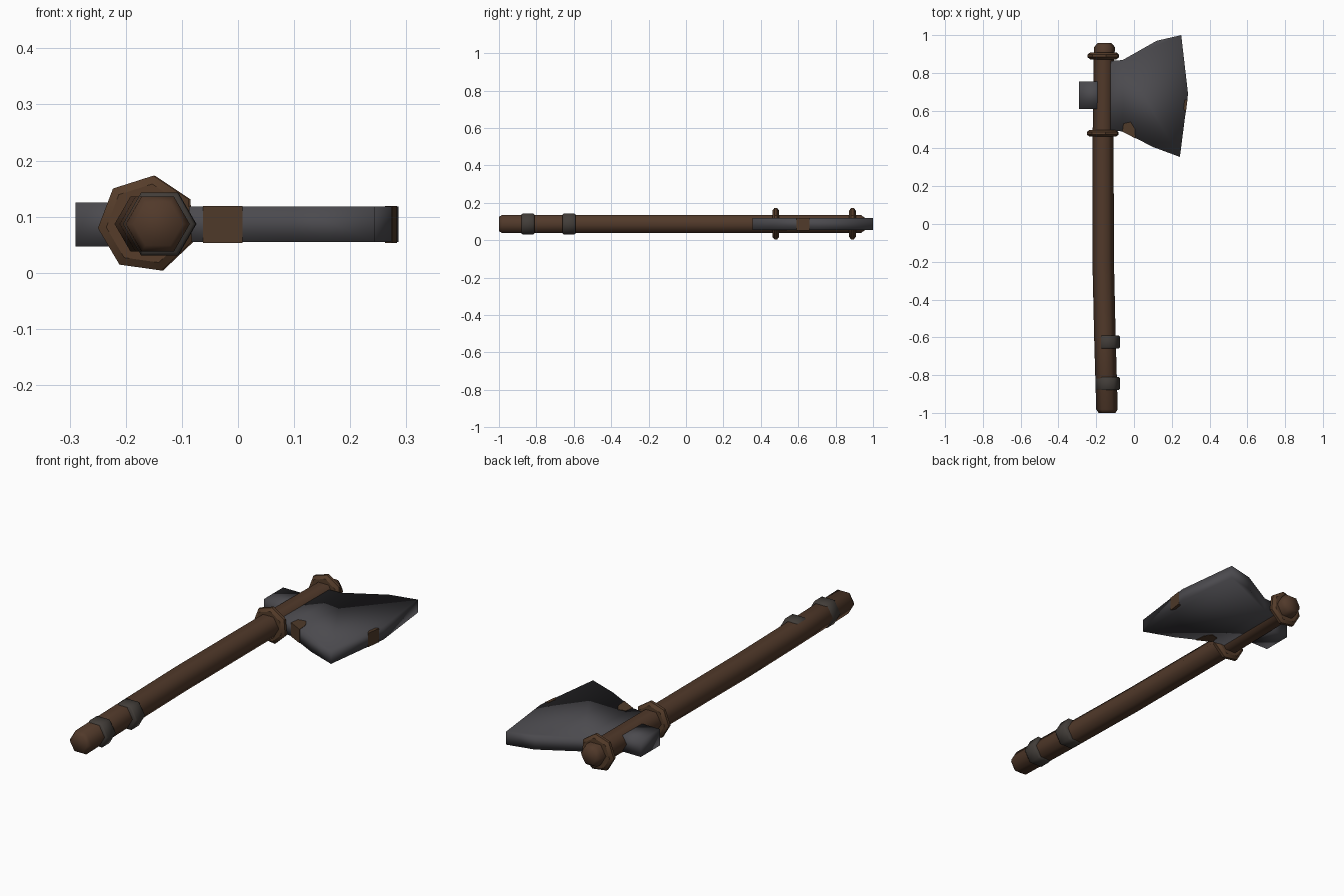
import bpy, bmesh, math

if "Cube" in bpy.data.objects:
    bpy.data.objects.remove(bpy.data.objects["Cube"])

ZC = 0.087  # height of the handle axis


def material(name, rgb):
    m = bpy.data.materials.new(name)
    m.diffuse_color = (*rgb, 1)
    m.use_nodes = True
    m.node_tree.nodes["Principled BSDF"].inputs["Base Color"].default_value = m.diffuse_color
    return m


WOOD = material("dark wood", (0.082, 0.041, 0.023))
RING = material("brown ring", (0.092, 0.046, 0.023))
WRAP = material("grey band", (0.055, 0.047, 0.041))
STEEL = material("dark steel", (0.070, 0.068, 0.076))
RUST = material("rust", (0.080, 0.043, 0.023))


def finish(name, bm, mat, smooth=None):
    bmesh.ops.recalc_face_normals(bm, faces=bm.faces[:])
    for e in bm.edges:
        e.smooth = smooth is not None and e.calc_face_angle(0) < math.radians(smooth)
    for f in bm.faces:
        f.smooth = smooth is not None
    me = bpy.data.meshes.new(name)
    bm.to_mesh(me)
    bm.free()
    me.materials.append(mat)
    ob = bpy.data.objects.new(name, me)
    bpy.context.collection.objects.link(ob)
    return ob


def loft(name, stations, sides, mat, phase=0.0, smooth=None):
    """Polygon rings along y; each station is (y, centre x, radius)."""
    bm = bmesh.new()
    rings = []
    for y, cx, r in stations:
        angles = [math.radians(phase) + 2 * math.pi * i / sides for i in range(sides)]
        rings.append([bm.verts.new((cx + r * math.cos(a), y, ZC + r * math.sin(a)))
                      for a in angles])
    for a, b in zip(rings, rings[1:]):
        for i in range(sides):
            j = (i + 1) % sides
            bm.faces.new((a[i], a[j], b[j], b[i]))
    bm.faces.new(rings[0])
    bm.faces.new(rings[-1])
    return finish(name, bm, mat, smooth)


def slab(name, outline, z0, z1, mat, smooth=None):
    """Extrude a top-view outline between two heights."""
    bm = bmesh.new()
    low = [bm.verts.new((x, y, z0)) for x, y in outline]
    high = [bm.verts.new((x, y, z1)) for x, y in outline]
    n = len(outline)
    for i in range(n):
        j = (i + 1) % n
        bm.faces.new((low[i], low[j], high[j], high[i]))
    bm.faces.new(low)
    bm.faces.new(high)
    return finish(name, bm, mat, smooth)


# Slightly bowed six-sided handle with rounded ends
loft("handle", [(-1.0, -0.143, 0.044), (-0.982, -0.143, 0.057), (-0.6, -0.154, 0.057),
                (-0.2, -0.163, 0.057), (0.4, -0.164, 0.056), (0.88, -0.159, 0.054),
                (0.935, -0.156, 0.056), (0.957, -0.156, 0.038)],
     6, WOOD, smooth=65)

# Collars above and below the blade
for label, y, cx in (("lower", 0.48, -0.163), ("upper", 0.89, -0.16)):
    profile = [(-0.018, 0.055), (-0.018, 0.072), (-0.007, 0.087),
               (0.007, 0.087), (0.018, 0.072), (0.018, 0.055)]
    loft(label + "_collar", [(y + d, cx, r) for d, r in profile], 7, RING, phase=82, smooth=35)

# Grip bands
for label, y, cx in (("lower", -0.845, -0.14), ("upper", -0.625, -0.139)):
    profile = [(-0.035, 0.059), (-0.028, 0.065), (0.028, 0.065), (0.035, 0.059)]
    loft(label + "_grip_band", [(y + d, cx, r) for d, r in profile], 6, WRAP, smooth=65)

# Flared blade and square poll behind the handle
slab("blade", [(-0.165, 0.86), (-0.06, 0.868), (0.12, 0.97), (0.25, 1.0), (0.286, 0.69),
               (0.243, 0.355), (0.10, 0.408), (-0.06, 0.49), (-0.165, 0.50)],
     0.055, 0.118, STEEL, smooth=180)
slab("poll", [(-0.29, 0.61), (-0.15, 0.61), (-0.15, 0.755), (-0.29, 0.755)],
     0.047, 0.125, STEEL, smooth=180)

# Rust patches, barely proud of the blade
slab("rust_patch_root", [(-0.062, 0.489), (0.008, 0.453), (0.004, 0.505),
                         (-0.018, 0.54), (-0.055, 0.532)], 0.0535, 0.1195, RUST)
slab("rust_patch_edge", [(0.2745, 0.59), (0.2835, 0.66), (0.268, 0.655), (0.262, 0.61)],
     0.0535, 0.1195, RUST)
